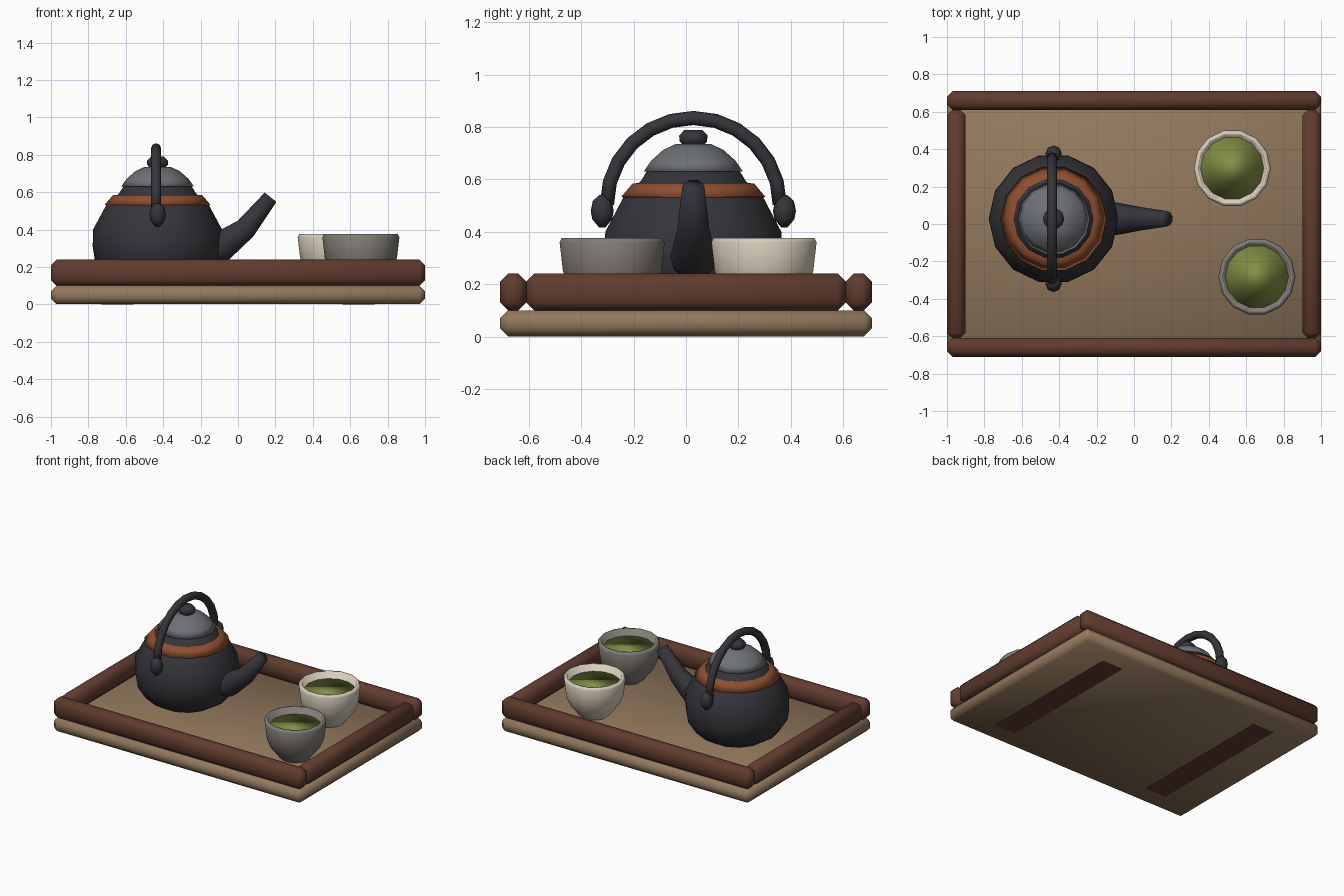
import bpy, bmesh, math
from mathutils import Vector

if "Cube" in bpy.data.objects:
    bpy.data.objects.remove(bpy.data.objects["Cube"])


def mat(name, col):
    m = bpy.data.materials.new(name)
    m.diffuse_color = (*col, 1)
    m.use_nodes = True
    m.node_tree.nodes["Principled BSDF"].inputs["Base Color"].default_value = m.diffuse_color
    return m


TAN = mat("tan_wood", (0.29, 0.19, 0.11))
BROWN = mat("dark_brown_wood", (0.12, 0.045, 0.028))
IRON = mat("dark_iron", (0.035, 0.035, 0.042))
RUST = mat("rust_band", (0.27, 0.078, 0.03))
STEEL = mat("lid_grey", (0.155, 0.165, 0.178))
CREAM = mat("cream_glaze", (0.68, 0.61, 0.50))
GREY = mat("grey_glaze", (0.22, 0.205, 0.185))
TEA = mat("green_tea", (0.23, 0.27, 0.06))


def finish(bm, name, m, smooth=True):
    bmesh.ops.recalc_face_normals(bm, faces=bm.faces)
    for f in bm.faces:
        f.smooth = smooth
    me = bpy.data.meshes.new(name)
    bm.to_mesh(me)
    bm.free()
    me.materials.append(m)
    ob = bpy.data.objects.new(name, me)
    bpy.context.collection.objects.link(ob)
    return ob


def box(name, lo, hi, m, bevel=0.0):
    bm = bmesh.new()
    bmesh.ops.create_cube(bm, size=1)
    for v in bm.verts:
        v.co = [lo[i] if v.co[i] < 0 else hi[i] for i in range(3)]
    if bevel:
        bmesh.ops.bevel(bm, geom=bm.edges[:], offset=bevel, segments=1, affect='EDGES')
    return finish(bm, name, m, bevel > 0)


def skin(bm, rings, cap0=True, cap1=True):
    n = len(rings[0])
    for a, b in zip(rings, rings[1:]):
        for i in range(n):
            j = (i + 1) % n
            bm.faces.new((a[i], a[j], b[j], b[i]))
    if cap0:
        bm.faces.new(rings[0][::-1])
    if cap1:
        bm.faces.new(rings[-1])


def lathe(name, cx, cy, profile, m, n=14):
    bm = bmesh.new()
    rings = [[bm.verts.new((cx + r * math.cos(2 * math.pi * i / n),
                            cy + r * math.sin(2 * math.pi * i / n), z))
              for i in range(n)] for r, z in profile]
    skin(bm, rings)
    return finish(bm, name, m)


def tube(name, pts, radii, side, m, n=8):
    """Sweep a circle along a planar path; side is the plane's normal."""
    bm = bmesh.new()
    pts = [Vector(p) for p in pts]
    side = Vector(side)
    rings = []
    for k, p in enumerate(pts):
        t = (pts[min(k + 1, len(pts) - 1)] - pts[max(k - 1, 0)]).normalized()
        u = side.cross(t)
        rings.append([bm.verts.new(p + radii[k] * (math.cos(a) * side + math.sin(a) * u))
                      for a in (2 * math.pi * i / n for i in range(n))])
    skin(bm, rings)
    return finish(bm, name, m)


# Tray: board, rails and the two flush runners underneath
box("tray_board", (-1, -0.71, 0.001), (1, 0.71, 0.10), TAN, 0.03)
for s, w in ((-1, "front"), (1, "back")):
    y = sorted((s * 0.61, s * 0.71))
    box(w + "_rail", (-1, y[0], 0.10), (1, y[1], 0.24), BROWN, 0.03)
for s, w in ((-1, "left"), (1, "right")):
    x = sorted((s * 0.90, s * 1.0))
    box(w + "_rail", (x[0], -0.61, 0.10), (x[1], 0.61, 0.24), BROWN, 0.03)
    x = sorted((s * 0.56, s * 0.73))
    box(w + "_runner", (x[0], -0.55, 0), (x[1], 0.55, 0.008), BROWN)

# Teapot body, band, lid and knob
PX, PY = -0.43, 0.028
lathe("pot_body", PX, PY, [(0.20, 0.10), (0.28, 0.15), (0.335, 0.235), (0.347, 0.31),
                           (0.345, 0.40), (0.275, 0.53), (0.22, 0.58),
                           (0.205, 0.595), (0.18, 0.635)], IRON)
lathe("pot_band", PX, PY, [(0.26, 0.53), (0.283, 0.533), (0.238, 0.585), (0.20, 0.587)], RUST)
lathe("pot_lid", PX, PY, [(0.17, 0.63), (0.194, 0.631), (0.165, 0.672), (0.118, 0.713),
                          (0.07, 0.735)], STEEL)
lathe("lid_knob", PX, PY, [(0.035, 0.725), (0.055, 0.745), (0.057, 0.768),
                           (0.035, 0.79)], IRON, 10)

# Spout
tube("spout", [(-0.22, PY, 0.28), (-0.08, PY, 0.315), (0.04, PY, 0.405), (0.174, PY, 0.573)],
     [0.10, 0.085, 0.062, 0.042], (0, 1, 0), IRON, 10)

# Arched handle with a lug at each end
arc = [(PX - 0.008, PY - 0.33 * math.cos(a), 0.505 + 0.33 * math.sin(a))
       for a in (math.pi * i / 12 for i in range(13))]
tube("handle", arc, [0.027] * len(arc), (1, 0, 0), IRON)
for s, w in ((-1, "front"), (1, "back")):
    lathe(w + "_handle_lug", PX, PY + s * 0.348,
          [(0.012, 0.417), (0.038, 0.448), (0.044, 0.48), (0.036, 0.518), (0.012, 0.54)], IRON, 8)

# Cups with tea
for w, cx, cy, m in (("cream", 0.525, 0.298, CREAM), ("grey", 0.657, -0.282, GREY)):
    lathe(w + "_cup", cx, cy, [(0.10, 0.10), (0.115, 0.12), (0.165, 0.18), (0.193, 0.25),
                               (0.206, 0.36), (0.198, 0.376), (0.182, 0.376),
                               (0.17, 0.325)], m)
    lathe(w + "_cup_tea", cx, cy, [(0.165, 0.326), (0.169, 0.331)], TEA)
